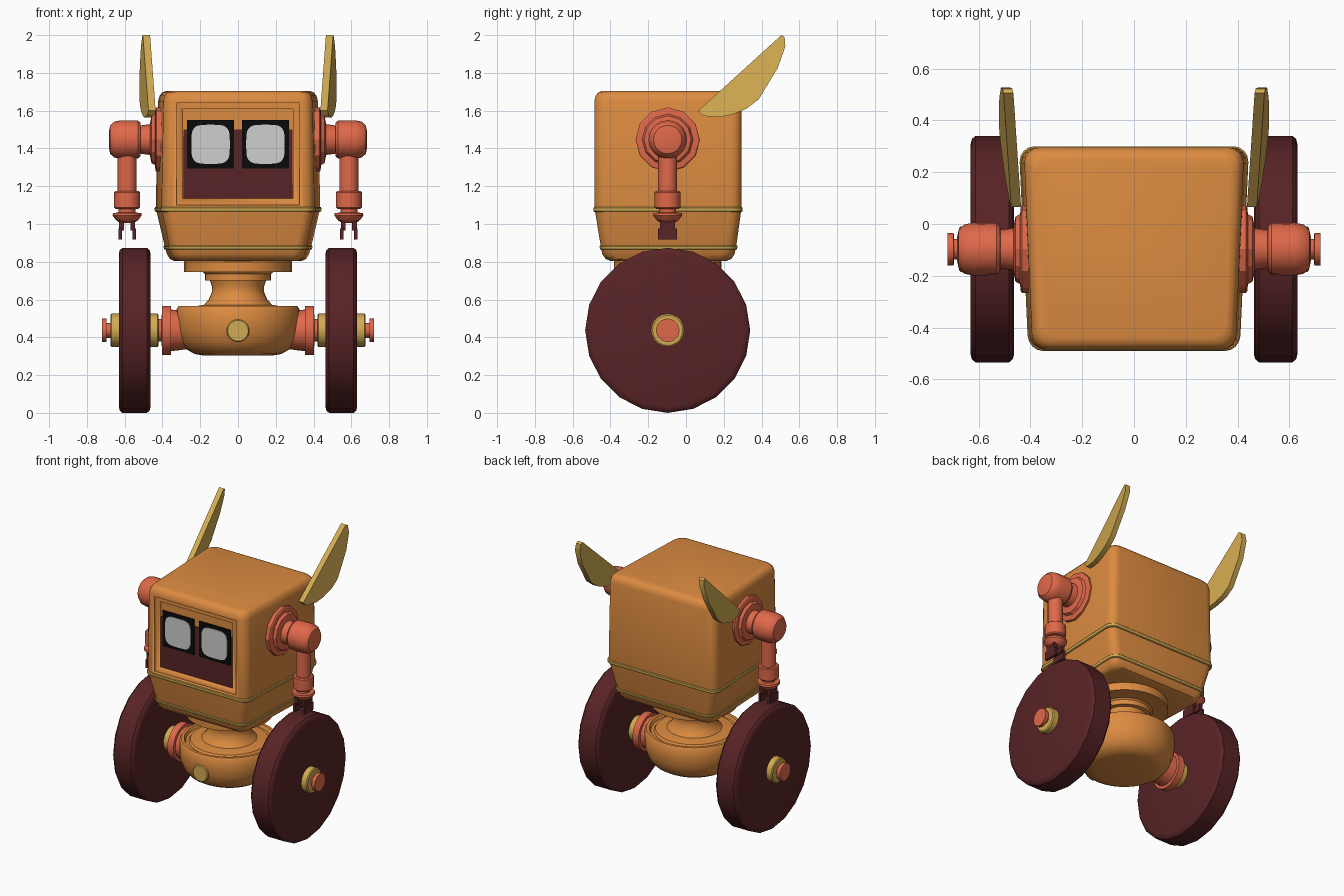
import bpy, bmesh, math
from mathutils import Vector

if "Cube" in bpy.data.objects:
    bpy.data.objects.remove(bpy.data.objects["Cube"])


def material(name, rgb):
    m = bpy.data.materials.new(name)
    m.diffuse_color = (*rgb, 1)
    m.use_nodes = True
    m.node_tree.nodes["Principled BSDF"].inputs["Base Color"].default_value = m.diffuse_color
    return m


ORANGE = material("orange shell", (0.72, 0.26, 0.052))
RED = material("coral joints", (0.74, 0.14, 0.068))
GOLD = material("gold trim", (0.65, 0.41, 0.085))
MAROON = material("dark maroon", (0.098, 0.017, 0.019))
BLACK = material("black", (0.003, 0.003, 0.003))
GREY = material("pale grey", (0.62, 0.62, 0.62))


def loft(name, rings, mat, angle=32):
    """Skin a stack of equal-length point rings and cap both ends."""
    bm = bmesh.new()
    vr = [[bm.verts.new(p) for p in ring] for ring in rings]
    n = len(vr[0])
    for a, b in zip(vr, vr[1:]):
        for i in range(n):
            j = (i + 1) % n
            bm.faces.new((a[i], a[j], b[j], b[i]))
    bm.faces.new(vr[0])
    bm.faces.new(vr[-1])
    bmesh.ops.recalc_face_normals(bm, faces=bm.faces)
    me = bpy.data.meshes.new(name)
    bm.to_mesh(me)
    bm.free()
    me.materials.append(mat)
    me.shade_smooth()
    me.set_sharp_from_angle(angle=math.radians(angle))
    ob = bpy.data.objects.new(name, me)
    bpy.context.collection.objects.link(ob)
    return ob


def lathe(name, profile, mat, centre, axis="z", seg=24, side=1, angle=32):
    """Revolve (distance along axis, radius) pairs round x, y or z."""
    c = Vector(centre)
    rings = []
    for d, r in profile:
        ring = []
        for i in range(seg):
            t = 2 * math.pi * i / seg
            u, v = r * math.sin(t), r * math.cos(t)
            off = {"x": (side * d, u, v), "y": (u, d, v), "z": (u, v, d)}[axis]
            ring.append(c + Vector(off))
        rings.append(ring)
    return loft(name, rings, mat, angle)


def plate(name, pts, y0, y1, mat):
    """Extrude an x-z outline between two depths."""
    return loft(name, [[(x, y, z) for x, z in pts] for y in (y0, y1)], mat)


def rect(x0, x1, z0, z1):
    return [(x0, z0), (x1, z0), (x1, z1), (x0, z1)]


def box(name, x0, x1, y0, y1, z0, z1, mat):
    return plate(name, rect(x0, x1, z0, z1), y0, y1, mat)


def head_ring(z, hx, y0, y1, r=0.06, n=4):
    """Rounded rectangle that narrows towards the front."""
    ring = []
    for k, (sx, cy) in enumerate(((1, y1 - r), (-1, y1 - r), (-1, y0 + r), (1, y0 + r))):
        for i in range(n + 1):
            t = math.pi / 2 * (k + i / n)
            x = sx * (hx - r) + r * math.cos(t)
            y = cy + r * math.sin(t)
            ring.append((x * (0.92 + 0.08 * (y + 0.485) / 0.78), y, z))
    return ring


# head shell
head = loft("head", [head_ring(*a) for a in (
    (0.805, 0.345, -0.40, 0.215), (0.815, 0.365, -0.425, 0.24), (0.84, 0.38, -0.443, 0.257),
    (0.875, 0.39, -0.45, 0.265), (1.07, 0.435, -0.482, 0.292), (1.09, 0.438, -0.485, 0.295),
    (1.65, 0.426, -0.485, 0.295), (1.68, 0.418, -0.478, 0.288),
    (1.698, 0.402, -0.463, 0.273), (1.705, 0.38, -0.44, 0.25))], ORANGE)

# stepped recess for the face
for i, (hx, z0, z1, depth) in enumerate(((0.325, 1.10, 1.64, -0.475), (0.29, 1.135, 1.61, -0.46))):
    cutter = box(f"face_cutter_{i}", -hx, hx, -0.6, depth, z0, z1, ORANGE)
    cutter.hide_render = True
    cutter.hide_viewport = True
    cutter.display_type = "WIRE"
    mod = head.modifiers.new("face recess", "BOOLEAN")
    mod.operation, mod.solver, mod.object = "DIFFERENCE", "EXACT", cutter

# gold bands round the head
loft("upper_band", [head_ring(*a) for a in (
    (1.063, 0.438, -0.485, 0.295), (1.068, 0.443, -0.489, 0.299),
    (1.085, 0.444, -0.49, 0.30), (1.09, 0.44, -0.486, 0.296))], GOLD)
loft("lower_band", [head_ring(*a) for a in (
    (0.864, 0.391, -0.451, 0.266), (0.867, 0.395, -0.455, 0.27),
    (0.882, 0.398, -0.458, 0.273), (0.886, 0.395, -0.455, 0.27))], GOLD)

# visor and eyes
box("visor", -0.288, 0.288, -0.465, -0.459, 1.137, 1.50, MAROON)
for s, side in ((-1, "left"), (1, "right")):
    cx = 0.145 * s
    box(f"{side}_eye_socket", cx - 0.125, cx + 0.125, -0.4715, -0.463, 1.295, 1.55, BLACK)
    squircle = []
    for i in range(28):
        c, q = math.cos(math.tau * i / 28), math.sin(math.tau * i / 28)
        squircle.append((cx + 0.102 * math.copysign(abs(c) ** 0.5, c),
                         1.422 + 0.104 * math.copysign(abs(q) ** 0.5, q)))
    plate(f"{side}_eye", squircle, -0.476, -0.4705, GREY)

# neck and bowl-shaped body
CY = -0.097
lathe("neck", [(0.55, 0.20), (0.575, 0.178), (0.60, 0.155), (0.64, 0.138), (0.67, 0.138),
               (0.70, 0.148), (0.702, 0.175), (0.735, 0.175), (0.745, 0.185), (0.746, 0.285),
               (0.80, 0.285), (0.815, 0.27)], ORANGE, (0, CY, 0), seg=32)
lathe("body_bowl", [(0.305, 0.19), (0.312, 0.23), (0.335, 0.27), (0.375, 0.303), (0.43, 0.322),
                    (0.48, 0.327), (0.55, 0.325), (0.565, 0.315), (0.565, 0.295), (0.545, 0.285),
                    (0.545, 0.265), (0.56, 0.255), (0.572, 0.18), (0.575, 0.05)],
      ORANGE, (0, CY, 0), seg=32)
lathe("front_button", [(-0.431, 0.055), (-0.425, 0.06), (-0.39, 0.06)], GOLD, (0, 0, 0.435), "y", 20)

# side parts, built once per side
EAR = ((0.065, 1.60), (0.505, 2.0), (0.522, 1.99), (0.526, 1.94), (0.485, 1.825), (0.385, 1.66),
       (0.32, 1.61), (0.245, 1.58), (0.18, 1.565), (0.09, 1.572))
for s, side in ((-1, "left"), (1, "right")):
    axle = (0, CY, 0.437)
    lathe(f"{side}_axle", [(0.2, 0.09), (0.31, 0.105), (0.354, 0.11), (0.355, 0.13), (0.403, 0.13),
                           (0.404, 0.06), (0.44, 0.06)], RED, axle, "x", 20, s)
    lathe(f"{side}_hub", [(0.42, 0.08), (0.425, 0.088), (0.67, 0.088), (0.676, 0.08)],
          GOLD, axle, "x", 20, s)
    lathe(f"{side}_hub_cap", [(0.66, 0.04), (0.695, 0.04), (0.696, 0.063), (0.72, 0.063)],
          RED, axle, "x", 12, s)
    lathe(f"{side}_wheel", [(0.463, 0.405), (0.468, 0.425), (0.482, 0.437), (0.612, 0.437),
                            (0.626, 0.425), (0.631, 0.405)], MAROON, axle, "x", 20, s, 40)

    # shoulder
    sh = (0, CY, 1.447)
    lathe(f"{side}_shoulder_plate", [(0.39, 0.17), (0.432, 0.17), (0.437, 0.163), (0.44, 0.135),
                                     (0.458, 0.125), (0.465, 0.09)], RED, sh, "x", 12, s, 20)
    lathe(f"{side}_shoulder", [(0.44, 0.085), (0.515, 0.075), (0.517, 0.09), (0.53, 0.1),
                               (0.62, 0.102), (0.655, 0.095), (0.677, 0.075), (0.683, 0.045)],
          RED, sh, "x", 20, s)

    # arm, cuff and wrist
    ax = 0.587 * s
    lathe(f"{side}_arm", [(1.42, 0.05), (1.175, 0.05), (1.174, 0.062), (1.168, 0.069), (1.088, 0.069),
                          (1.08, 0.06), (1.079, 0.045), (1.06, 0.045), (1.059, 0.075), (1.045, 0.077),
                          (1.022, 0.06), (1.01, 0.045), (1.005, 0.02)], RED, (ax, CY, 0), "z", 16)
    # fingers
    for f in (-1, 1):
        fx = ax + 0.03 * f
        box(f"{side}_knuckle", fx - 0.013, fx + 0.013, CY - 0.04, CY + 0.04, 0.965, 1.025, MAROON)
        fx = ax + 0.037 * f
        box(f"{side}_finger", fx - 0.009, fx + 0.009, CY - 0.05, CY + 0.05, 0.918, 0.975, MAROON)

    # swept-back ear blade: x grows along the straight edge and away from it
    rings = []
    for thick in (0, 0.038):
        ring = []
        for y, z in EAR:
            dy, dz = y - 0.065, z - 1.60
            along, away = 0.74 * dy + 0.67 * dz, 0.67 * dy - 0.74 * dz
            ring.append((s * (0.436 + 0.05 * along + 0.2 * away + thick), y, z))
        rings.append(ring)
    loft(f"{side}_ear", rings, GOLD)
